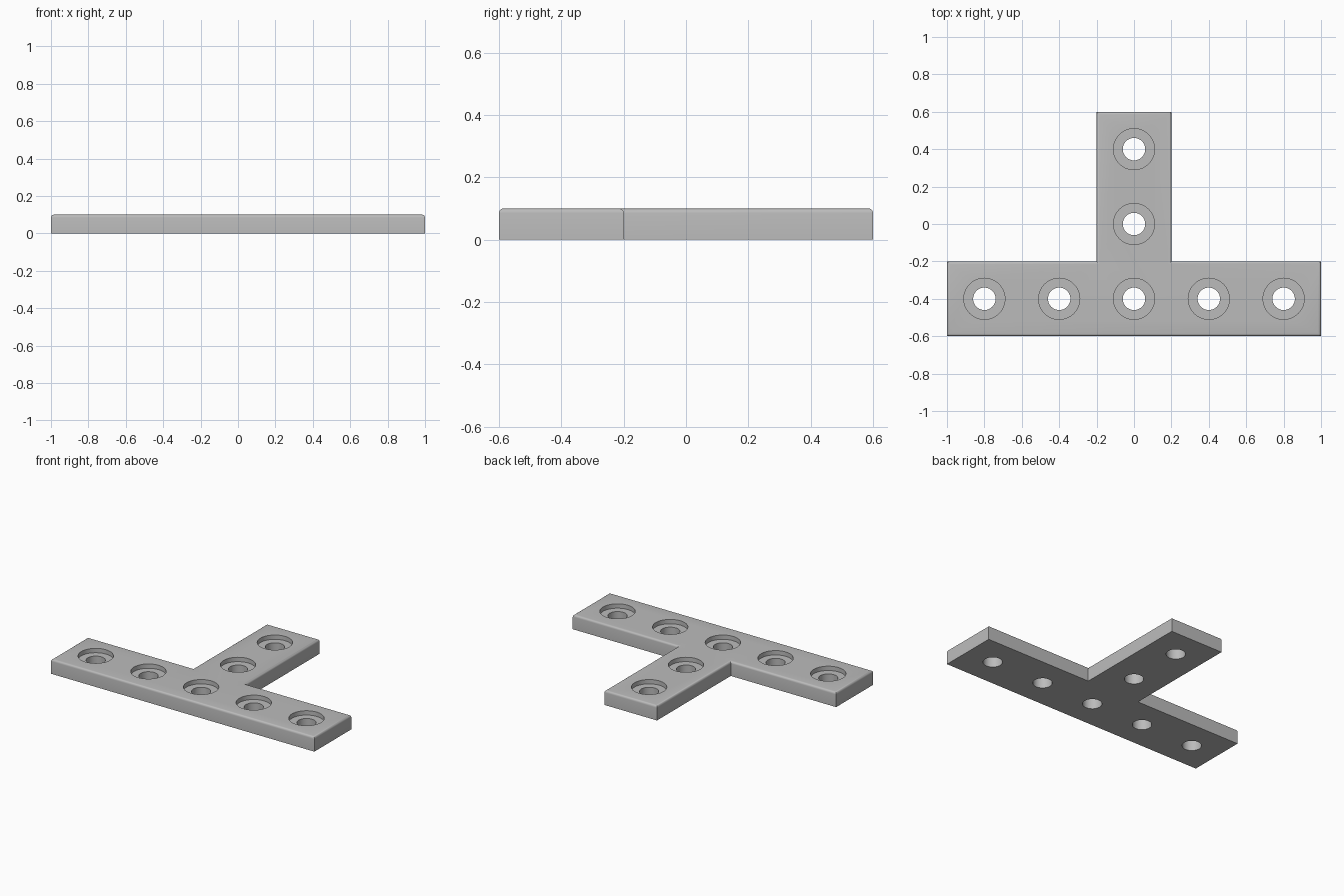
import bpy, bmesh, math

cube = bpy.data.objects.get("Cube")
if cube:
    bpy.data.objects.remove(cube, do_unlink=True)

THICK = 0.1
HOLE_R, BORE_R, BORE_DEPTH = 0.06, 0.11, 0.03
HOLES = [(x, -0.4) for x in (-0.8, -0.4, 0, 0.4, 0.8)] + [(0, 0), (0, 0.4)]

grey = bpy.data.materials.new("grey metal")
grey.use_nodes = True
grey.diffuse_color = (0.5, 0.5, 0.5, 1)
grey.node_tree.nodes["Principled BSDF"].inputs["Base Color"].default_value = (0.5, 0.5, 0.5, 1)


def finish(bm, name):
    mesh = bpy.data.meshes.new(name)
    bmesh.ops.recalc_face_normals(bm, faces=bm.faces)
    bm.to_mesh(mesh)
    bm.free()
    mesh.materials.append(grey)
    obj = bpy.data.objects.new(name, mesh)
    bpy.context.collection.objects.link(obj)
    return obj


# T-shaped plate with rounded top edges
right = [(1, -0.6), (1, -0.2), (0.2, -0.2), (0.2, 0.6)]
outline = right + [(-x, y) for x, y in reversed(right)]
bm = bmesh.new()
base = bm.faces.new([bm.verts.new((x, y, 0)) for x, y in outline])
top = bmesh.ops.extrude_face_region(bm, geom=[base], use_keep_orig=True)["geom"]
bmesh.ops.translate(bm, vec=(0, 0, THICK), verts=[v for v in top if isinstance(v, bmesh.types.BMVert)])
rim = [e for e in bm.edges if all(v.co.z > THICK / 2 for v in e.verts)]
bmesh.ops.bevel(bm, geom=rim, offset=0.015, segments=4, profile=0.5, affect='EDGES')
plate = finish(bm, "t_plate")

# Stepped cutters: a through hole with a wider flat-bottomed counterbore
floor = THICK - BORE_DEPTH
profile = [(0, -0.05), (HOLE_R, -0.05), (HOLE_R, floor), (BORE_R, floor),
           (BORE_R, THICK + 0.05), (0, THICK + 0.05)]
bm = bmesh.new()
for cx, cy in HOLES:
    verts = [bm.verts.new((cx + r, cy, z)) for r, z in profile]
    edges = [bm.edges.new(pair) for pair in zip(verts, verts[1:])]
    bmesh.ops.spin(bm, geom=verts + edges, cent=(cx, cy, 0), axis=(0, 0, 1),
                   angle=math.tau, steps=48, use_merge=True)
bmesh.ops.remove_doubles(bm, verts=bm.verts, dist=0.0005)
cutter = finish(bm, "hole_cutters")
cutter.hide_render = True

# Cut the holes, apply, and drop the helper
cut = plate.modifiers.new("screw holes", 'BOOLEAN')
cut.operation = 'DIFFERENCE'
cut.solver = 'EXACT'
cut.object = cutter
bpy.ops.object.select_all(action='DESELECT')
plate.select_set(True)
bpy.context.view_layer.objects.active = plate
bpy.ops.object.modifier_apply(modifier=cut.name)
bpy.data.objects.remove(cutter, do_unlink=True)
bpy.ops.object.shade_smooth_by_angle(angle=math.radians(35))
